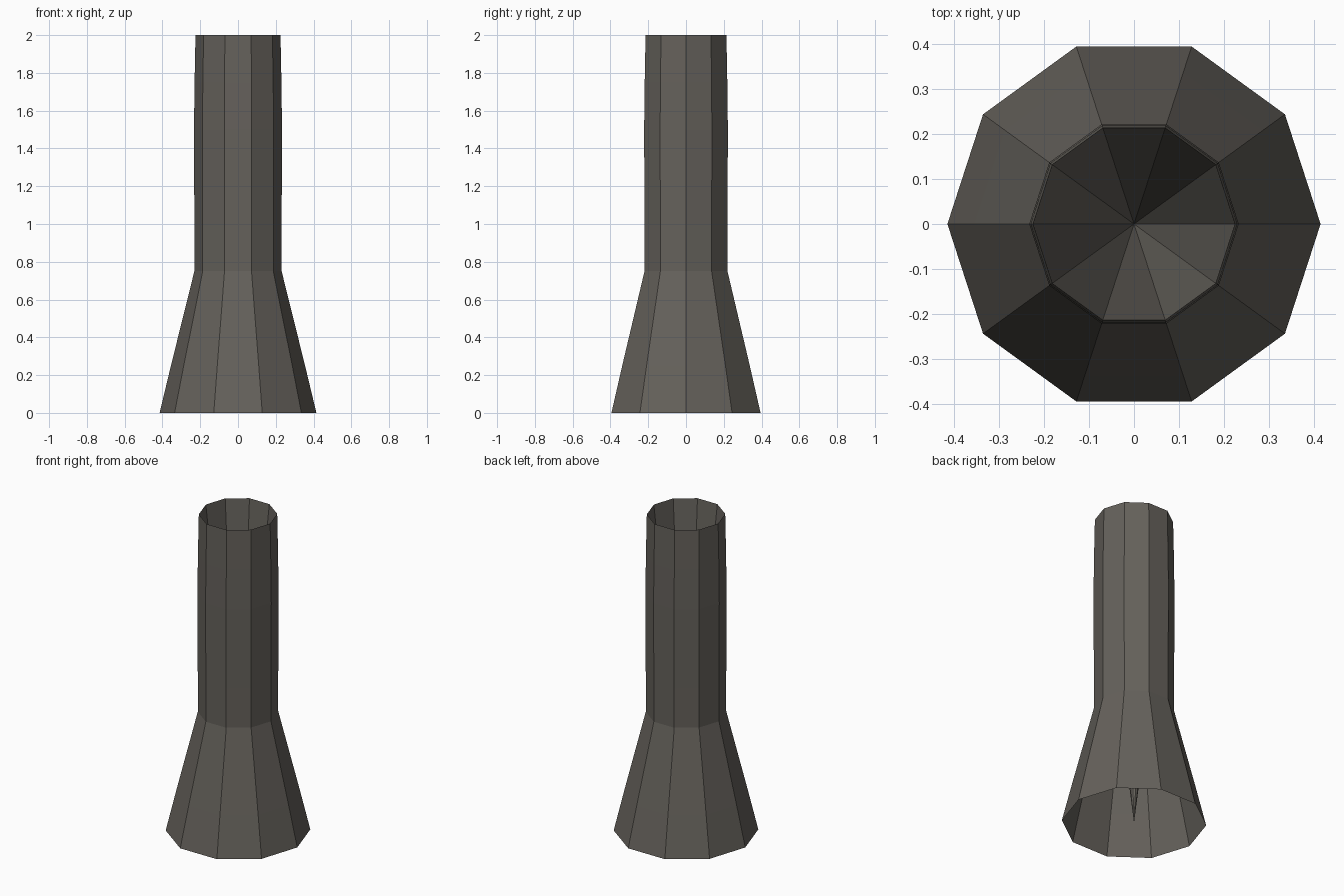
import bpy, bmesh
from math import cos, sin, tau

if "Cube" in bpy.data.objects:
    bpy.data.objects.remove(bpy.data.objects["Cube"])

SIDES = 10

# Radius and height: flared foot, slightly bulging shaft, narrowed rim
OUTER = [(0.415, 0.0), (0.355, 0.25), (0.293, 0.5), (0.231, 0.75), (0.231, 1.0),
         (0.232, 1.25), (0.233, 1.5), (0.23, 1.75), (0.225, 2.0)]

mat = bpy.data.materials.new("dark_stone")
mat.diffuse_color = (0.13, 0.12, 0.105, 1)
mat.use_nodes = True
mat.node_tree.nodes["Principled BSDF"].inputs["Base Color"].default_value = mat.diffuse_color

bm = bmesh.new()


def ring(r, z):
    return [bm.verts.new((r * cos(tau * i / SIDES), r * sin(tau * i / SIDES), z))
            for i in range(SIDES)]


# Outer shell, open underneath
rings = [ring(r, z) for r, z in OUTER]
for low, high in zip(rings, rings[1:]):
    for i in range(SIDES):
        j = (i + 1) % SIDES
        bm.faces.new((low[i], low[j], high[j], high[i]))

# Deep conical bore from the rim down to a point at the base
tip = bm.verts.new((0, 0, 0))
rim = rings[-1]
for i in range(SIDES):
    bm.faces.new((rim[i], rim[(i + 1) % SIDES], tip))

mesh = bpy.data.meshes.new("flared_chimney")
bm.to_mesh(mesh)
bm.free()
mesh.materials.append(mat)
obj = bpy.data.objects.new("flared_chimney", mesh)
bpy.context.collection.objects.link(obj)
